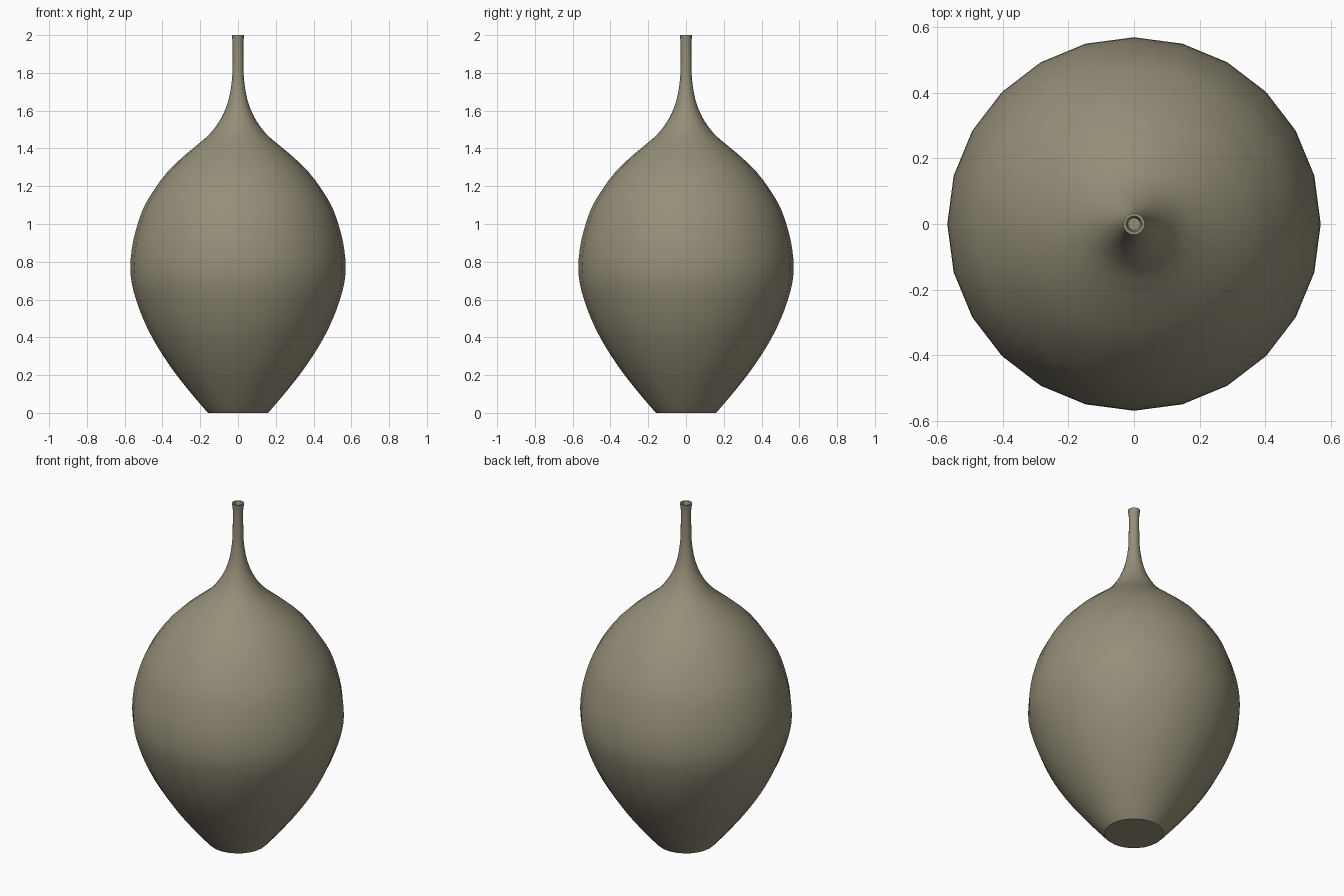
import bpy, bmesh, math
from mathutils import Vector

if "Cube" in bpy.data.objects:
    bpy.data.objects.remove(bpy.data.objects["Cube"])

SIDES = 24

# Outer profile (radius, height), base to lip
outer = [(0.158, 0.0), (0.17, 0.012), (0.245, 0.10), (0.325, 0.20), (0.395, 0.30),
         (0.455, 0.40), (0.503, 0.50), (0.54, 0.60), (0.563, 0.69), (0.57, 0.77),
         (0.562, 0.87), (0.54, 0.97), (0.503, 1.08), (0.445, 1.18), (0.37, 1.28),
         (0.275, 1.37), (0.17, 1.457), (0.118, 1.515), (0.079, 1.58), (0.052, 1.65),
         (0.036, 1.73), (0.029, 1.81), (0.028, 1.96), (0.033, 1.985), (0.033, 2.0)]


def smooth(pts, steps=2):
    """Catmull-Rom subdivision of a profile."""
    p = [Vector(q) for q in pts]
    p = [p[0]] + p + [p[-1]]
    out = []
    for a, b, c, d in zip(p, p[1:], p[2:], p[3:]):
        for i in range(steps):
            t = i / steps
            out.append(0.5 * (2 * b + (c - a) * t + (2 * a - 5 * b + 4 * c - d) * t * t
                              + (3 * b - a - 3 * c + d) * t ** 3))
    return out + [p[-1]]


# Body curve is smoothed; the foot and lip keep their corners
body = [Vector(outer[0])] + smooth(outer[1:-2]) + [Vector(outer[-1])]

# Inner wall follows the outside, from lip down to the floor
inner = [Vector((0.024, 2.0)), Vector((0.018, 1.98))]
inner += [Vector((r - 0.01 - 0.02 * min(1, max(0, 1.8 - z)), z))
          for r, z in reversed(outer[2:-2])]
inner.append(Vector((0.14, 0.03)))

# Lathe the closed wall
bm = bmesh.new()
rings = []
for r, z in body + inner:
    rings.append([bm.verts.new((r * math.cos(2 * math.pi * k / SIDES),
                                r * math.sin(2 * math.pi * k / SIDES), z))
                  for k in range(SIDES)])
for lo, hi in zip(rings, rings[1:]):
    for k in range(SIDES):
        n = (k + 1) % SIDES
        bm.faces.new((lo[k], lo[n], hi[n], hi[k]))
bm.faces.new(rings[0][::-1])   # underside
bm.faces.new(rings[-1])        # inside floor
bmesh.ops.recalc_face_normals(bm, faces=bm.faces)

mesh = bpy.data.meshes.new("vase")
bm.to_mesh(mesh)
bm.free()
vase = bpy.data.objects.new("vase", mesh)
bpy.context.collection.objects.link(vase)

# Clay colour
clay = bpy.data.materials.new("grey_olive_clay")
clay.diffuse_color = (0.30, 0.275, 0.19, 1)
clay.use_nodes = True
clay.node_tree.nodes["Principled BSDF"].inputs["Base Color"].default_value = clay.diffuse_color
mesh.materials.append(clay)

bpy.context.view_layer.objects.active = vase
vase.select_set(True)
bpy.ops.object.shade_smooth_by_angle(angle=math.radians(35))
